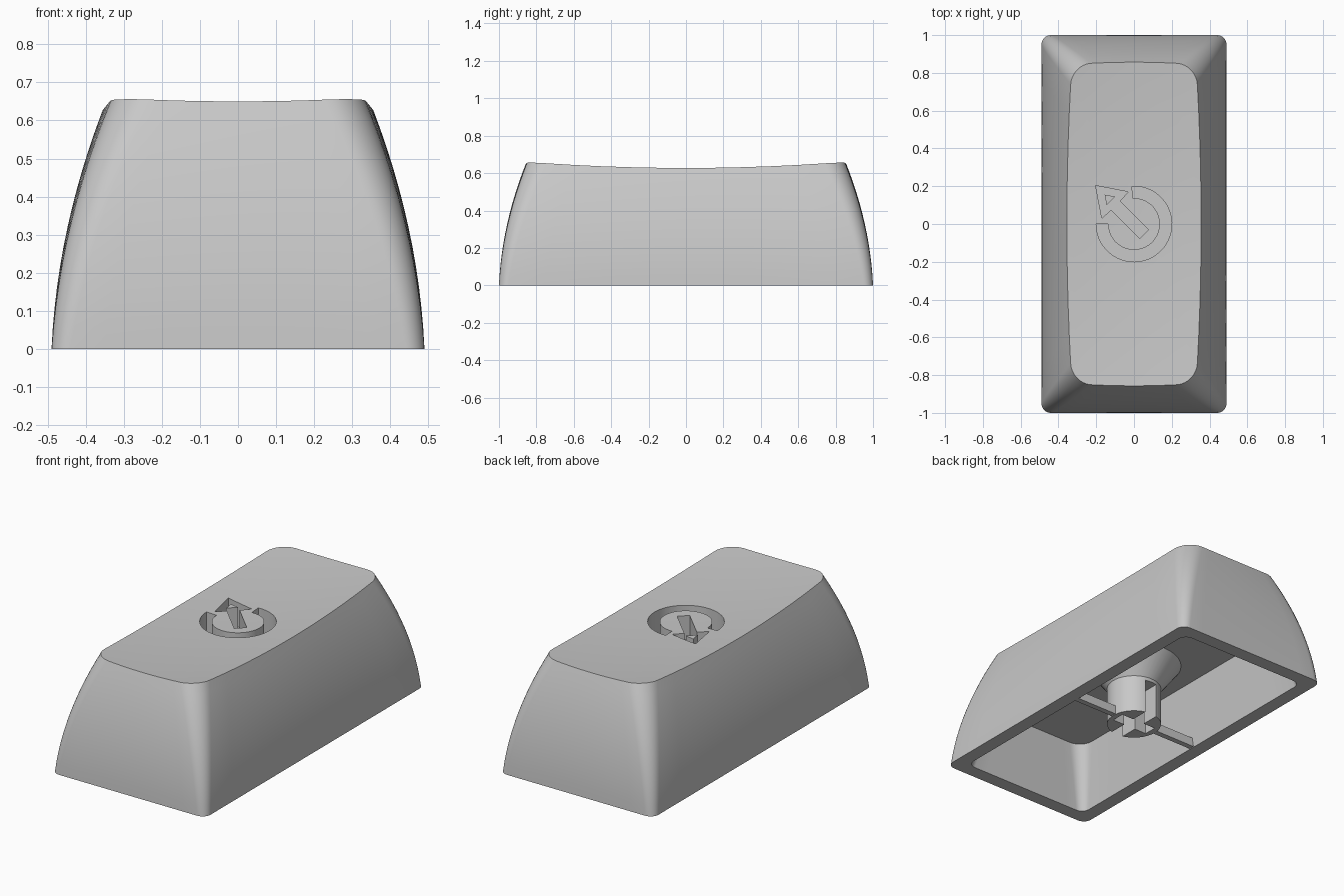
import bpy, bmesh, math
from math import sin, cos, radians

cube = bpy.data.objects.get("Cube")
if cube:
    bpy.data.objects.remove(cube, do_unlink=True)

grey = bpy.data.materials.new("grey_plastic")
grey.use_nodes = True
colour = (0.58, 0.58, 0.58, 1)
grey.diffuse_color = colour
grey.node_tree.nodes["Principled BSDF"].inputs["Base Color"].default_value = colour

CEILING = 0.365
FLOOR = 0.48


def dish(x, y):
    """Height of the hollowed top surface."""
    return 0.6163 + 0.092 * x * x + 0.0457 * y * y


def lean(z):
    """How far the walls move inwards at a height."""
    return 0.045 * z + 0.27 * z * z


def finish(name, bm):
    bmesh.ops.recalc_face_normals(bm, faces=bm.faces)
    mesh = bpy.data.meshes.new(name)
    bm.to_mesh(mesh)
    bm.free()
    mesh.materials.append(grey)
    obj = bpy.data.objects.new(name, mesh)
    bpy.context.collection.objects.link(obj)
    return obj


def activate(obj):
    bpy.ops.object.select_all(action="DESELECT")
    obj.select_set(True)
    bpy.context.view_layer.objects.active = obj


def smooth(obj):
    activate(obj)
    bpy.ops.object.shade_smooth_by_angle(angle=radians(30))


def skin(bm, rings):
    """Join a list of rings with quads and return the vertex rings."""
    loops = [[bm.verts.new(p) for p in ring] for ring in rings]
    n = len(loops[0])
    for a, b in zip(loops, loops[1:]):
        for i in range(n):
            j = (i + 1) % n
            bm.faces.new((a[i], a[j], b[j], b[i]))
    return loops


def prism(name, points, z0, z1):
    bm = bmesh.new()
    loops = skin(bm, [[(x, y, z) for x, y in points] for z in (z0, z1)])
    for loop in loops:
        bm.faces.new(loop)
    return finish(name, bm)


def box(name, hx, hy, z0, z1, x=0):
    corners = [(x - hx, -hy), (x + hx, -hy), (x + hx, hy), (x - hx, hy)]
    return prism(name, corners, z0, z1)


def carve(obj, cutter):
    mod = obj.modifiers.new("cut", "BOOLEAN")
    mod.operation = "DIFFERENCE"
    mod.solver = "EXACT"
    mod.object = cutter
    activate(obj)
    bpy.ops.object.modifier_apply(modifier=mod.name)
    bpy.data.objects.remove(cutter, do_unlink=True)


def outline(hx, hy, r, bulge=0, arc=8, edge=10):
    """Rounded rectangle whose sides bow outwards slightly."""
    arcs = []
    for k, (sx, sy) in enumerate(((1, 1), (-1, 1), (-1, -1), (1, -1))):
        angles = [radians(90 * (k + i / arc)) for i in range(arc + 1)]
        arcs.append([(sx * (hx - r) + r * cos(a), sy * (hy - r) + r * sin(a))
                     for a in angles])
    points = []
    for k, part in enumerate(arcs):
        points += part
        (x0, y0), (x1, y1) = part[-1], arcs[(k + 1) % 4][0]
        points += [(x0 + (x1 - x0) * i / edge, y0 + (y1 - y0) * i / edge)
                   for i in range(1, edge)]
    return [(x - bulge * x / hx * (y / hy) ** 2,
             y - bulge * 0.6 * y / hy * (x / hx) ** 2) for x, y in points]


def outer_ring(t):
    """Outer wall section, t running from the base to the dished rim."""
    base = lean(0.64 * t)
    hx, hy = 0.49 - base, 1 - base
    ring = []
    for x, y in outline(hx, hy, 0.05 + 0.06 * t, 0.014 * t):
        z = t * dish(x, y)
        shift = lean(z) - base
        ring.append((x - x / hx * shift, y - y / hy * shift, z))
    return ring


def inner_ring(z):
    """Inner wall section with a straight draft."""
    d = 0.08 + 0.16 * z
    return [(x, y, z) for x, y in outline(0.49 - d, 1 - d, 0.05 + 0.1 * z)]


# Cap: ceiling, inner wall, bottom lip, outer wall, dished top
bm = bmesh.new()
steps = 12
rings = [inner_ring(CEILING), inner_ring(0)]
rings += [outer_ring(i / steps) for i in range(steps + 1)]
rim = rings[-1]
for s in (0.9, 0.75, 0.6, 0.45, 0.3, 0.15):
    rings.append([(x * s, y * s, dish(x * s, y * s)) for x, y, z in rim])
loops = skin(bm, rings)
bm.faces.new(loops[0])
centre = bm.verts.new((0, 0, dish(0, 0)))
last = loops[-1]
for i, v in enumerate(last):
    bm.faces.new((v, last[(i + 1) % len(last)], centre))
cap = finish("key_cap", bm)

# Engraved open ring
sweep = [radians(180 + 273 * i / 48) for i in range(49)]
ring_shape = [(0.2 * cos(a), 0.2 * sin(a)) for a in sweep]
ring_shape += [(0.137 * cos(a), 0.137 * sin(a)) for a in reversed(sweep)]
carve(cap, prism("ring_cutter", ring_shape, FLOOR, 0.75))

# Engraved arrow, mirrored about its diagonal
half = [(-0.203, 0.203), (-0.03, 0.17), (-0.075, 0.122), (0.077, -0.03)]
arrow = half + [(-y, -x) for x, y in reversed(half[1:])]
carve(cap, prism("arrow_cutter", arrow, FLOOR, 0.75))
smooth(cap)

# Raised island inside the arrow head
prism("arrow_island", [(-0.155, 0.155), (-0.1, 0.145), (-0.145, 0.1)],
      FLOOR - 0.01, 0.6187)

# Stem with flared root and cross slot
bm = bmesh.new()
turn = [radians(360 * i / 48) for i in range(48)]
loops = skin(bm, [[(r * cos(a), r * sin(a), z) for a in turn]
                  for r, z in ((0.147, 0), (0.147, 0.22), (0.26, CEILING + 0.005))])
bm.faces.new(loops[0])
bm.faces.new(loops[-1])
stem = finish("stem", bm)
carve(stem, box("slot_cutter", 0.038, 0.2, -0.1, 0.2))
carve(stem, box("cross_cutter", 0.115, 0.038, -0.1, 0.2))
smooth(stem)

# Struts from the stem to the side walls
for side, name in ((1, "left_strut"), (-1, "right_strut")):
    box(name, 0.15, 0.016, 0.004, 0.055, side * 0.285)
